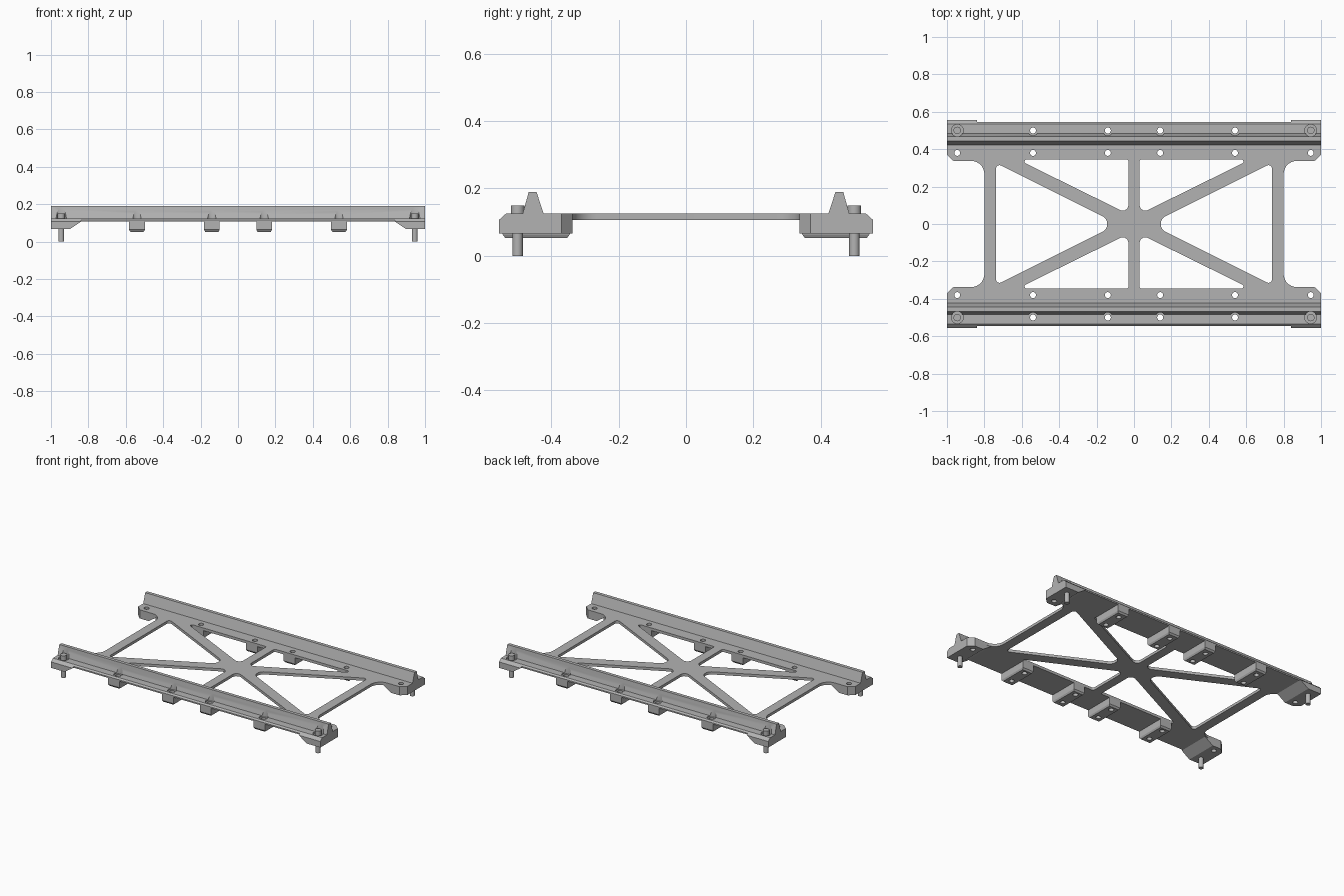
import bpy, bmesh, math
from mathutils import Vector, Matrix

cube = bpy.data.objects.get("Cube")
if cube:
    bpy.data.objects.remove(cube, do_unlink=True)

metal = bpy.data.materials.new("light grey metal")
metal.use_nodes = True
GREY = (0.45, 0.45, 0.45, 1)
metal.diffuse_color = GREY
metal.node_tree.nodes["Principled BSDF"].inputs["Base Color"].default_value = GREY

TOP, UNDER, PAD, BLOCK = 0.125, 0.107, 0.067, 0.053   # main heights
HOLE_X = (-0.54, -0.14, 0.14, 0.54)
END_X = 0.945
BOLT_Y, INNER_Y = 0.5, 0.38


def finish(name, bm):
    """Turn a bmesh into a named object."""
    bmesh.ops.recalc_face_normals(bm, faces=bm.faces)
    mesh = bpy.data.meshes.new(name)
    bm.to_mesh(mesh)
    bm.free()
    mesh.materials.append(metal)
    obj = bpy.data.objects.new(name, mesh)
    bpy.context.scene.collection.objects.link(obj)
    return obj


def add_prism(bm, lower, upper):
    """Join two matching loops of 3D points into a closed solid."""
    a = [bm.verts.new(p) for p in lower]
    b = [bm.verts.new(p) for p in upper]
    bm.faces.new(a)
    bm.faces.new(b)
    for i in range(len(a)):
        j = (i + 1) % len(a)
        bm.faces.new((a[i], a[j], b[j], b[i]))


def add_plan(bm, pts, z0, z1):
    add_prism(bm, [(x, y, z0) for x, y in pts], [(x, y, z1) for x, y in pts])


def add_section(bm, pts, x0, x1):
    add_prism(bm, [(x0, y, z) for y, z in pts], [(x1, y, z) for y, z in pts])


def add_cyl(bm, x, y, r, z0, z1, sides=28):
    bmesh.ops.create_cone(bm, cap_ends=True, segments=sides, radius1=r, radius2=r, depth=z1 - z0,
                          matrix=Matrix.Translation((x, y, (z0 + z1) / 2)))


def rounded(corners, steps=7):
    """Polygon from (x, y, radius) corners with tangent arcs."""
    out = []
    for i, (x, y, r) in enumerate(corners):
        p = Vector((x, y))
        if r == 0:
            out.append(p)
            continue
        a = (Vector(corners[i - 1][:2]) - p).normalized()
        b = (Vector(corners[(i + 1) % len(corners)][:2]) - p).normalized()
        half = a.angle(b) / 2
        centre = p + (a + b).normalized() * r / math.sin(half)
        v1 = p + a * r / math.tan(half) - centre
        v2 = p + b * r / math.tan(half) - centre
        out += [centre + v1.lerp(v2, k / steps).normalized() * r for k in range(steps + 1)]
    return out


def cut(obj, cutter):
    mod = obj.modifiers.new("cut", 'BOOLEAN')
    mod.operation = 'DIFFERENCE'
    mod.solver = 'EXACT'
    mod.object = cutter
    bpy.context.view_layer.objects.active = obj
    bpy.ops.object.modifier_apply(modifier=mod.name)


# Cross braced plate outline
quarter = [(1, 0.42, 0), (1, 0.37, 0), (0.965, 0.337, 0), (0.80, 0.337, 0.07)]
right = quarter + [(x, -y, r) for x, y, r in reversed(quarter)]
outline = right + [(-x, y, r) for x, y, r in reversed(right)]
bm = bmesh.new()
add_plan(bm, rounded(outline), UNDER, TOP)
plate = finish("cross_braced_plate", bm)

# Window openings between the braces
bm = bmesh.new()
for sx in (-1, 1):
    end = [(0.737, 0.325, 0.017), (0.084, 0, 0.047), (0.737, -0.325, 0.017)]
    add_plan(bm, rounded([(sx * x, y, r) for x, y, r in end]), 0, 0.3)
    for sy in (-1, 1):
        side = [(0.03, 0.345, 0.01), (0.03, 0.053, 0.03), (0.622, 0.345, 0.011)]
        add_plan(bm, rounded([(sx * x, sy * y, r) for x, y, r in side]), 0, 0.3)
windows = finish("window_cutter", bm)

# Bolt holes and counterbores
bm = bmesh.new()
for sy in (-1, 1):
    for x in HOLE_X + (-END_X, END_X):
        add_cyl(bm, x, sy * INNER_Y, 0.016, -0.1, 0.4)
    for x in HOLE_X:
        add_cyl(bm, x, sy * BOLT_Y, 0.016, -0.1, 0.4)
holes = finish("hole_cutter", bm)
bm = bmesh.new()
for sy in (-1, 1):
    for x in HOLE_X:
        add_cyl(bm, x, sy * BOLT_Y, 0.027, 0.117, 0.4)
    for x in (-END_X, END_X):
        add_cyl(bm, x, sy * BOLT_Y, 0.032, 0.112, 0.4)
bores = finish("counterbore_cutter", bm)

cut(plate, windows)
cut(plate, holes)

rail_profile = [(0.42, UNDER), (0.545, UNDER), (0.545, 0.116), (0.535, TOP), (0.485, TOP),
                (0.467, 0.19), (0.444, 0.19), (0.423, TOP), (0.42, TOP)]
lip_profile = [(0.545, UNDER), (0.555, UNDER), (0.545, 0.116)]
pad_plan = [(1, 0.555), (1, 0.37), (0.965, 0.337), (0.84, 0.337), (0.84, 0.555)]

for sy, place in ((-1, "front"), (1, "back")):
    # Ridged rail
    bm = bmesh.new()
    add_section(bm, [(sy * y, z) for y, z in rail_profile], -1, 1)
    rail = finish(place + "_rail", bm)
    cut(rail, holes)
    cut(rail, bores)

    # Blocks under the rail, with chamfered lower edges
    bm = bmesh.new()
    for x in HOLE_X:
        def ring(dx, y0, y1, z):
            return [(x - dx, sy * y0, z), (x + dx, sy * y0, z), (x + dx, sy * y1, z), (x - dx, sy * y1, z)]
        add_prism(bm, ring(0.042, 0.345, 0.545, 0.064), ring(0.042, 0.345, 0.545, UNDER))
        bottom = [f for f in bm.faces if all(abs(v.co.z - 0.064) < 1e-5 for v in f.verts)]
        made = bmesh.ops.extrude_face_region(bm, geom=bottom)
        new = [v for v in made["geom"] if isinstance(v, bmesh.types.BMVert)]
        for v, p in zip(sorted(new, key=lambda v: (v.co.x, v.co.y)),
                        sorted(ring(0.036, 0.353, 0.537, BLOCK), key=lambda p: (p[0], p[1]))):
            v.co = p
        bmesh.ops.delete(bm, geom=[f for f in bottom if f.is_valid], context='FACES_ONLY')
    blocks = finish(place + "_blocks", bm)
    cut(blocks, holes)

    for sx, side in ((-1, "right"), (1, "left")):
        # End pad with a sloped inner end and a small outer lip
        bm = bmesh.new()
        low = [(sx * (0.9 if x < 0.85 else x), sy * y, PAD) for x, y in pad_plan]
        add_prism(bm, low, [(sx * x, sy * y, UNDER) for x, y in pad_plan])
        pad = finish(f"{place}_{side}_pad", bm)
        cut(pad, holes)
        bm = bmesh.new()
        add_section(bm, [(sy * y, z) for y, z in lip_profile], sx * 0.84, sx)
        finish(f"{place}_{side}_lip", bm)

        # Locating pin with its stub in the counterbore
        bm = bmesh.new()
        add_cyl(bm, sx * END_X, sy * BOLT_Y, 0.0155, 0, 0.11)
        add_cyl(bm, sx * END_X, sy * BOLT_Y, 0.02, 0.11, 0.15)
        finish(f"{place}_{side}_pin", bm)

for cutter in (windows, holes, bores):
    bpy.data.objects.remove(cutter, do_unlink=True)

# Smooth round surfaces, sharp edges kept
bpy.ops.object.select_all(action='DESELECT')
for obj in bpy.context.scene.objects:
    if obj.type == 'MESH':
        obj.select_set(True)
        bpy.context.view_layer.objects.active = obj
bpy.ops.object.shade_smooth_by_angle(angle=math.radians(25))
